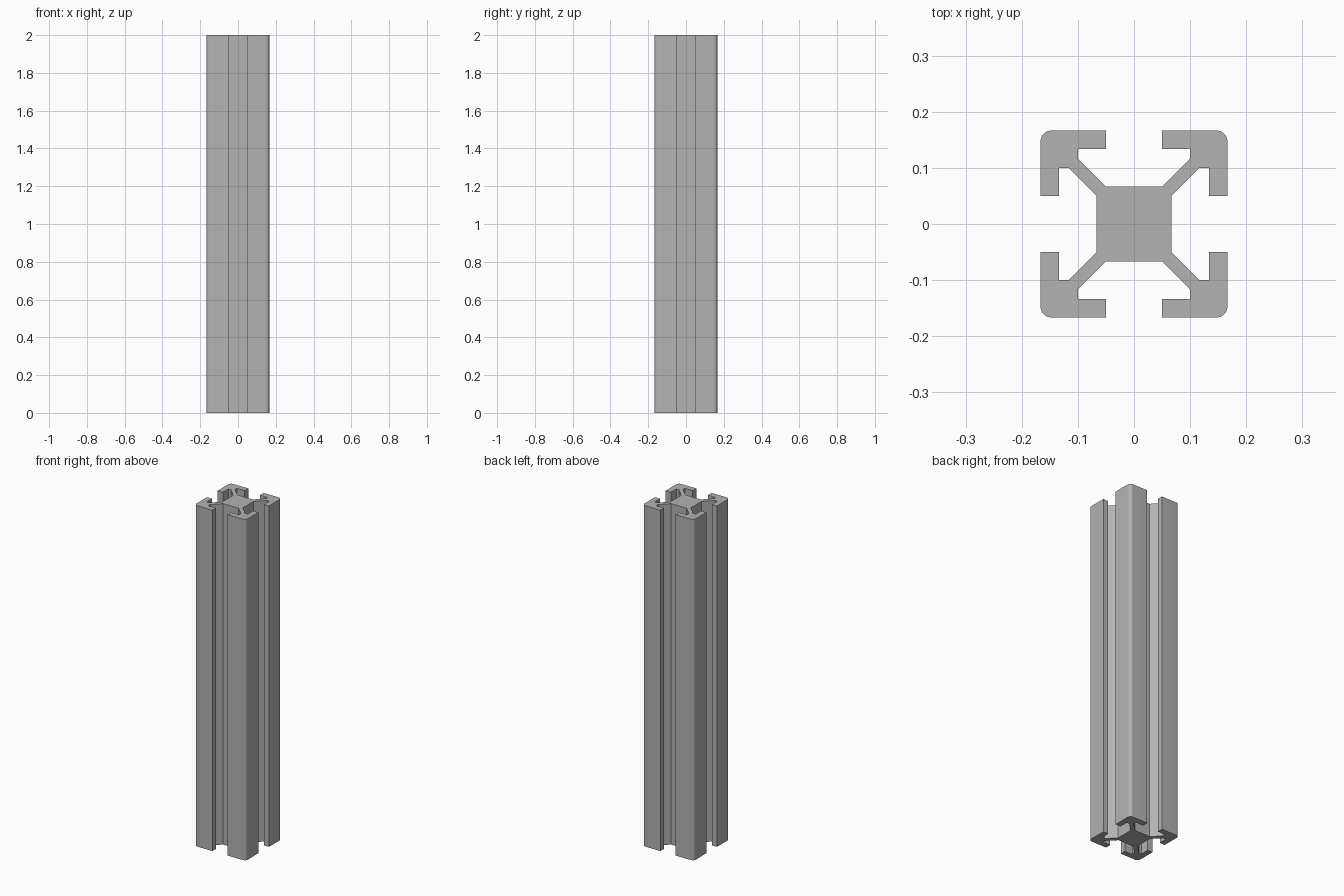
import bpy, bmesh, math
from mathutils import Matrix, Vector

cube = bpy.data.objects.get("Cube")
if cube:
    bpy.data.objects.remove(cube, do_unlink=True)

HEIGHT = 2.0
HALF = 1 / 6        # half the width of the bar
LIP = 0.1333        # inner face of the slot lips
POCKET = 0.1        # depth of the pocket behind the lips
WEB = 0.1167        # where the diagonal web meets the corner block
SLOT = 0.05         # half the slot opening
CORE = 0.0667       # half the solid core
RADIUS = 0.02
ARC_STEPS = 8

# Bare aluminium
metal = bpy.data.materials.new("aluminium_grey")
metal.use_nodes = True
colour = (0.45, 0.45, 0.45, 1)
metal.diffuse_color = colour
metal.node_tree.nodes["Principled BSDF"].inputs["Base Color"].default_value = colour

# One corner of the section: web, slot lip, rounded corner, then the mirror image
lower = [(CORE, SLOT), (WEB, POCKET), (LIP, POCKET), (LIP, SLOT), (HALF, SLOT)]
centre = HALF - RADIUS
arc = [(centre + RADIUS * math.cos(a), centre + RADIUS * math.sin(a))
       for a in (math.pi / 2 * i / ARC_STEPS for i in range(ARC_STEPS + 1))]
quarter = lower + arc + [(y, x) for x, y in reversed(lower)]

# Four turned corners close the outline, which is extruded to full length
bm = bmesh.new()
outline = []
for turn in range(4):
    rotation = Matrix.Rotation(math.pi / 2 * turn, 3, "Z")
    outline += [bm.verts.new(rotation @ Vector((x, y, 0))) for x, y in quarter]
base = bm.faces.new(outline)
extruded = bmesh.ops.extrude_face_region(bm, geom=[base], use_keep_orig=True)
top_verts = [v for v in extruded["geom"] if isinstance(v, bmesh.types.BMVert)]
bmesh.ops.translate(bm, verts=top_verts, vec=(0, 0, HEIGHT))
bmesh.ops.recalc_face_normals(bm, faces=bm.faces)

mesh = bpy.data.meshes.new("slotted_bar")
bm.to_mesh(mesh)
bm.free()
mesh.materials.append(metal)
bar = bpy.data.objects.new("slotted_bar", mesh)
bpy.context.collection.objects.link(bar)

# Smooth only the rounded corners
bpy.context.view_layer.objects.active = bar
bar.select_set(True)
bpy.ops.object.shade_smooth_by_angle(angle=math.radians(30))
